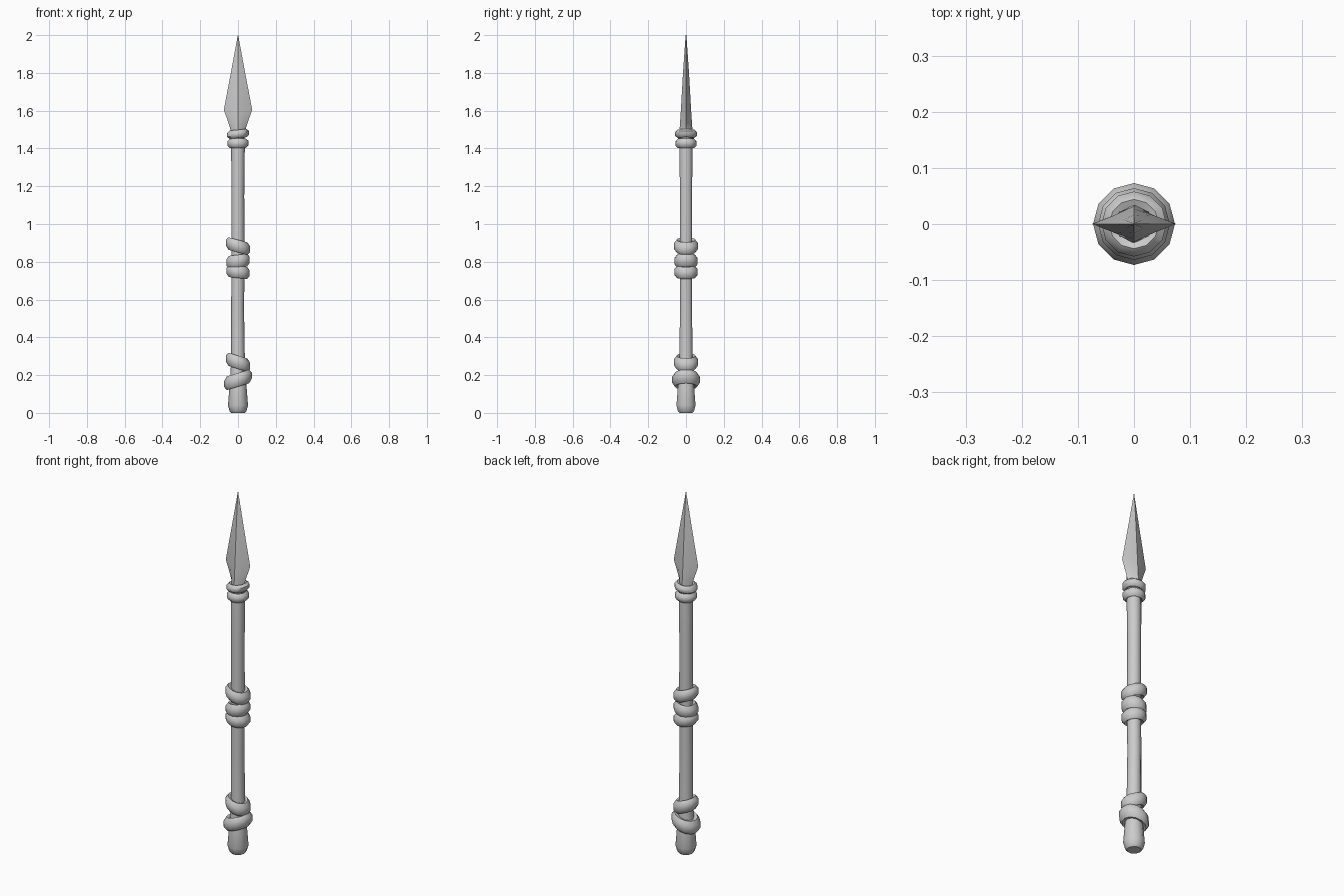
import bpy, bmesh, math

if "Cube" in bpy.data.objects:
    bpy.data.objects.remove(bpy.data.objects["Cube"])


def finish(name, bm, angle=40):
    bmesh.ops.recalc_face_normals(bm, faces=bm.faces)
    me = bpy.data.meshes.new(name)
    bm.to_mesh(me)
    bm.free()
    ob = bpy.data.objects.new(name, me)
    bpy.context.collection.objects.link(ob)
    bpy.ops.object.select_all(action='DESELECT')
    ob.select_set(True)
    bpy.context.view_layer.objects.active = ob
    bpy.ops.object.shade_smooth_by_angle(angle=math.radians(angle))
    return ob


def loft(name, sections, angle=40):
    """Skin equal-length closed loops of points and cap both ends."""
    bm = bmesh.new()
    loops = [[bm.verts.new(p) for p in s] for s in sections]
    n = len(loops[0])
    for a, b in zip(loops, loops[1:]):
        for i in range(n):
            j = (i + 1) % n
            bm.faces.new((a[i], a[j], b[j], b[i]))
    bm.faces.new(loops[0])
    bm.faces.new(loops[-1])
    return finish(name, bm, angle)


def circle(r, z, x=0, n=10):
    return [(x + r * math.cos(2 * math.pi * i / n),
             r * math.sin(2 * math.pi * i / n), z) for i in range(n)]


def blade_section(w, t, z, s):
    # s = 0.5 gives a flat-sided diamond, larger values round it out
    return [(w, 0, z), (w * s, t * s, z), (0, t, z), (-w * s, t * s, z),
            (-w, 0, z), (-w * s, -t * s, z), (0, -t, z), (w * s, -t * s, z)]


def wrap(name, z, outer, half_h, tilt, inner=0.03, n=12):
    """Tilted chunky rope band with a rounded hexagonal section."""
    mid = outer - 0.014
    prof = [(inner, -half_h * .7), (mid, -half_h), (outer, -half_h * .45),
            (outer, half_h * .45), (mid, half_h), (inner, half_h * .7)]
    slope = math.tan(math.radians(tilt))
    bm = bmesh.new()
    rings = []
    for i in range(n):
        a = 2 * math.pi * i / n
        rings.append([bm.verts.new((r * math.cos(a), r * math.sin(a),
                      z + h + slope * r * math.cos(a))) for r, h in prof])
    for i in range(n):
        p, q = rings[i], rings[(i + 1) % n]
        for k in range(6):
            m = (k + 1) % 6
            bm.faces.new((p[k], q[k], q[m], p[m]))
    finish(name, bm, 50)


# Slightly uneven wooden shaft with a flared butt
loft("shaft", [circle(r, z, x) for r, z, x in [
    (0.036, 0.0, 0), (0.045, 0.01, 0), (0.053, 0.04, 0), (0.046, 0.13, 0),
    (0.040, 0.20, 0), (0.036, 0.30, 0), (0.034, 0.55, -0.002),
    (0.035, 0.80, 0), (0.034, 1.15, -0.001), (0.036, 1.40, 0),
    (0.034, 1.47, 0)]])

# Spear head
loft("blade", [blade_section(*v) for v in [
    (0.034, 0.034, 1.44, 0.68), (0.040, 0.034, 1.50, 0.64),
    (0.049, 0.032, 1.53, 0.58), (0.075, 0.027, 1.605, 0.52),
    (0.038, 0.016, 1.80, 0.51), (0.001, 0.002, 2.0, 0.5)]], 30)

# Wrapped bands: height, outer radius, half height, tilt in degrees
bands = [(0.175, 0.073, 0.036, 17), (0.268, 0.064, 0.035, -17),
         (0.746, 0.062, 0.032, -6), (0.803, 0.062, 0.034, 7),
         (0.883, 0.064, 0.033, -15),
         (1.427, 0.056, 0.025, 1), (1.477, 0.058, 0.022, 6)]
for i, b in enumerate(bands):
    wrap(f"wrap_band_{i + 1}", *b)
